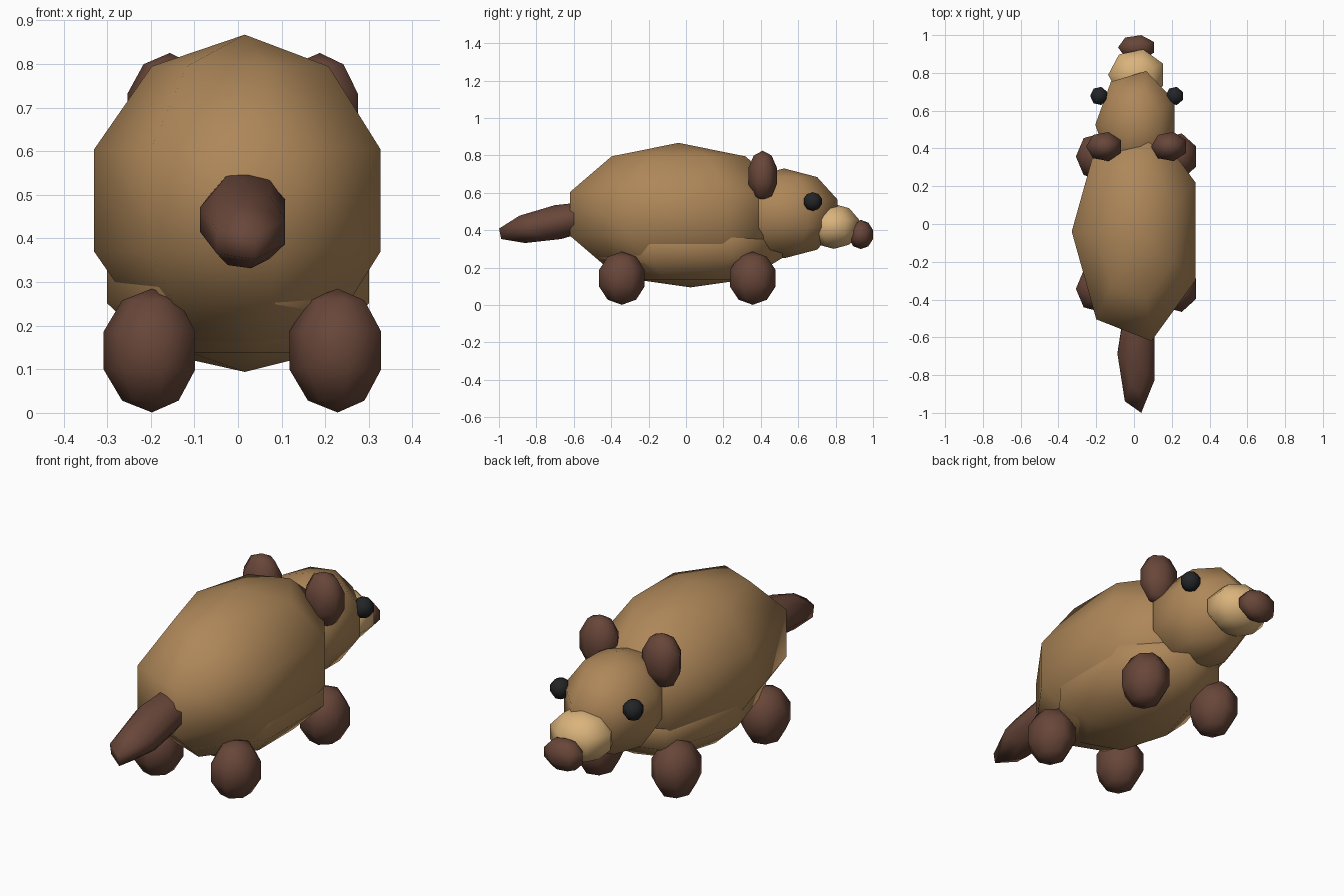
import bpy, bmesh, math
from mathutils import Matrix, Vector

if "Cube" in bpy.data.objects:
    bpy.data.objects.remove(bpy.data.objects["Cube"])


def material(name, rgb):
    """Flat colour given as 0-255 sRGB, stored as linear."""
    lin = [((c / 255 + 0.055) / 1.055) ** 2.4 for c in rgb]
    m = bpy.data.materials.new(name)
    m.use_nodes = True
    m.diffuse_color = (*lin, 1)
    m.node_tree.nodes["Principled BSDF"].inputs["Base Color"].default_value = (*lin, 1)
    return m


tan = material("tan fur", (174, 135, 89))
cream = material("cream fur", (218, 179, 123))
brown = material("dark brown", (104, 70, 57))
black = material("eye black", (34, 36, 38))

CENTRE_X = 0.0155  # seven-sided rings reach further toward -x


def blob(name, mat, centre, radii, tilt=0):
    """Smooth ellipsoid of seven segments and five rings, one corner facing -x."""
    bm = bmesh.new()
    bmesh.ops.create_uvsphere(bm, u_segments=7, v_segments=5, radius=1)
    corner = next(v.co for v in bm.verts if abs(v.co.z) < 0.9)
    turn = Matrix.Rotation(math.pi - math.atan2(corner.y, corner.x), 4, "Z")
    bm.transform(Matrix.Rotation(tilt, 4, "X") @ Matrix.Diagonal((*radii, 1)) @ turn)
    for f in bm.faces:
        f.smooth = True
    mesh = bpy.data.meshes.new(name)
    bm.to_mesh(mesh)
    bm.free()
    mesh.materials.append(mat)
    ob = bpy.data.objects.new(name, mesh)
    ob.location = Vector(centre) + Vector((CENTRE_X, 0, 0))
    bpy.context.collection.objects.link(ob)


def pair(name, mat, centre, radii):
    """Same part on the left (+x) and right (-x)."""
    x, y, z = centre
    blob("left_" + name, mat, (x, y, z), radii)
    blob("right_" + name, mat, (-x, y, z), radii)


# Trunk
blob("body", tan, (0, -0.04, 0.487), (0.363, 0.625, 0.38))
blob("belly", tan, (0, 0.024, 0.322), (0.332, 0.53, 0.228))
blob("tail", brown, (0, -0.685, 0.443), (0.108, 0.34, 0.092), tilt=0.2)

# Head
blob("head", tan, (0, 0.525, 0.49), (0.232, 0.307, 0.24))
blob("snout", cream, (0, 0.79, 0.42), (0.16, 0.145, 0.12))
blob("nose", brown, (0, 0.935, 0.377), (0.105, 0.07, 0.078))
pair("ear", brown, (0.172, 0.41, 0.69), (0.102, 0.083, 0.135))
pair("eye", black, (0.2, 0.678, 0.553), (0.05, 0.052, 0.05))

# Legs
for name, y in (("front_leg", 0.357), ("rear_leg", -0.343)):
    pair(name, brown, (0.213, y, 0.143), (0.116, 0.132, 0.142))
